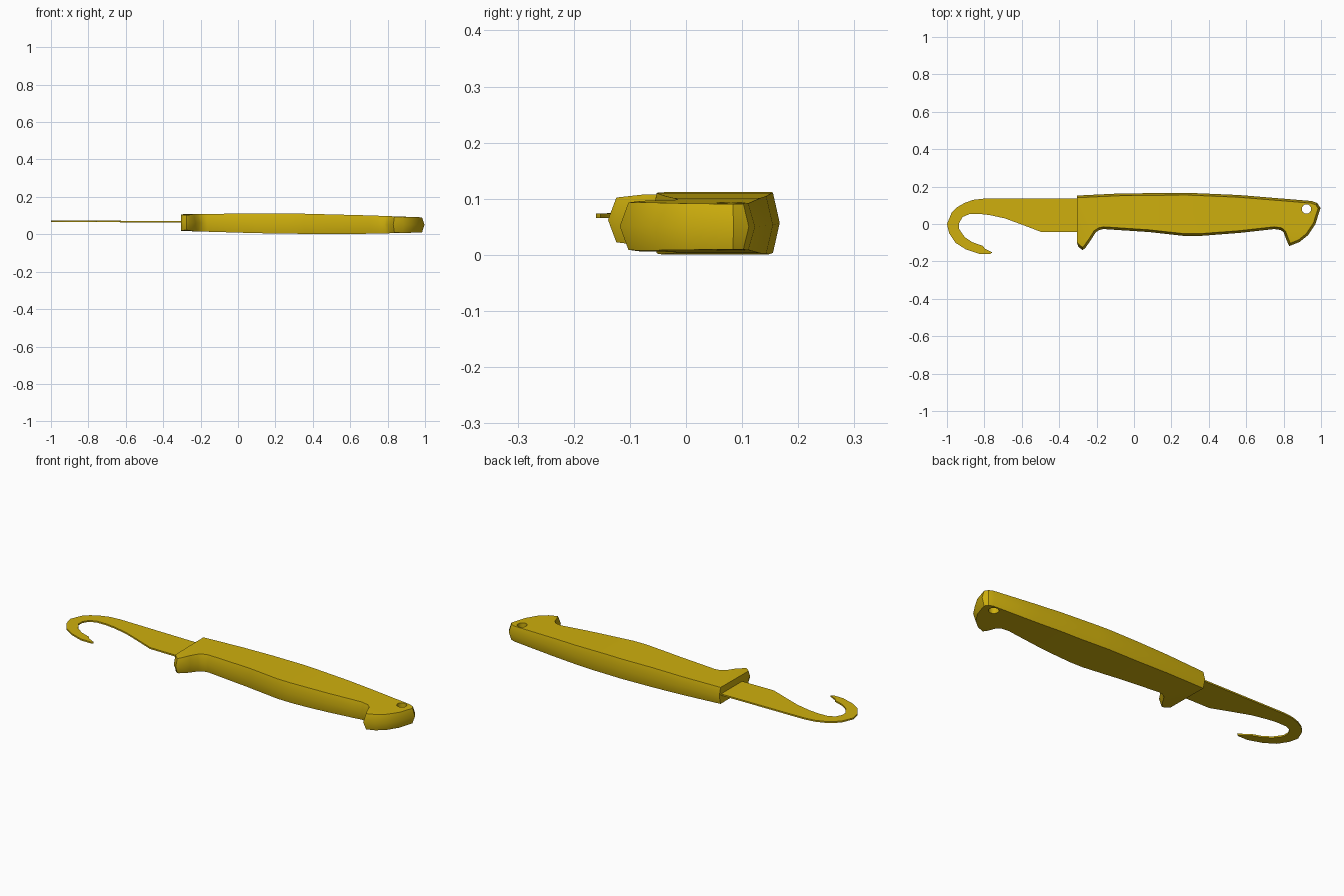
import bpy
import bmesh
from mathutils import Vector

default_cube = bpy.data.objects.get("Cube")
if default_cube:
    bpy.data.objects.remove(default_cube, do_unlink=True)

golden_yellow = bpy.data.materials.new("golden_yellow")
golden_yellow.use_nodes = True
colour = (0.62, 0.43, 0.004, 1)
golden_yellow.diffuse_color = colour
golden_yellow.node_tree.nodes["Principled BSDF"].inputs["Base Color"].default_value = colour


def interpolate(stations, x):
    """Piecewise linear value at x from (x, value) stations."""
    for (xa, va), (xb, vb) in zip(stations, stations[1:]):
        if x <= xb:
            t = max(0, (x - xa) / (xb - xa))
            return va + (vb - va) * t
    return stations[-1][1]


def inset_outline(points, amount):
    """Move a clockwise outline inward with mitred corners."""
    result = []
    count = len(points)
    for i, point in enumerate(points):
        here = Vector(point)
        before = (here - Vector(points[i - 1])).normalized()
        after = (Vector(points[(i + 1) % count]) - here).normalized()
        normal_a = Vector((before.y, -before.x))
        normal_b = Vector((after.y, -after.x))
        miter = (normal_a + normal_b) / max(0.7, 1 + normal_a.dot(normal_b))
        result.append(here + miter * amount)
    return result


def loft(bm, rings):
    """Join stacked outlines with side walls and triangulated caps."""
    loops = [[bm.verts.new(p) for p in ring] for ring in rings]
    count = len(loops[0])
    for low, high in zip(loops, loops[1:]):
        for i in range(count):
            j = (i + 1) % count
            bm.faces.new((low[i], low[j], high[j], high[i]))
    caps = [bm.faces.new(loops[0]), bm.faces.new(loops[-1])]
    bmesh.ops.triangulate(bm, faces=caps)
    bmesh.ops.recalc_face_normals(bm, faces=bm.faces[:])


def make_object(name, bm):
    mesh = bpy.data.meshes.new(name)
    bm.to_mesh(mesh)
    bm.free()
    obj = bpy.data.objects.new(name, mesh)
    bpy.context.collection.objects.link(obj)
    mesh.materials.append(golden_yellow)
    return obj


def activate(obj):
    bpy.ops.object.select_all(action="DESELECT")
    obj.select_set(True)
    bpy.context.view_layer.objects.active = obj


# Handle outline, clockwise from the front upper corner: spine, butt, grip, guard
front_x = -0.305
handle_outline = [
    (front_x, 0.152), (-0.08, 0.163), (0.28, 0.167), (0.56, 0.155),
    (0.95, 0.123), (0.98, 0.112), (0.997, 0.085), (0.97, 0), (0.93, -0.06),
    (0.885, -0.096), (0.83, -0.118), (0.815, -0.085), (0.8, -0.045),
    (0.785, -0.032), (0.75, -0.027), (0.56, -0.048), (0.35, -0.064),
    (0.27, -0.064), (0.08, -0.043), (-0.163, -0.027), (-0.185, -0.032),
    (-0.205, -0.045), (-0.227, -0.08), (-0.26, -0.128), (-0.275, -0.139),
    (-0.297, -0.123), (front_x, -0.1),
]
top_height = [(-0.3, 0.107), (0.1, 0.112), (0.35, 0.11), (0.7, 0.101), (1, 0.09)]
bottom_height = [(-0.3, 0.018), (0.1, 0.006), (0.45, 0.001), (0.7, 0.003), (1, 0.01)]

# Handle body with bulging sides
rings = []
for level, inset in ((0, 0.012), (0.5, 0), (1, 0.012)):
    ring = []
    for original, p in zip(handle_outline, inset_outline(handle_outline, inset)):
        x = front_x if original[0] == front_x else p.x
        ring.append((x, p.y, level))
    rings.append(ring)
bm = bmesh.new()
loft(bm, rings)
for x in (0.1, 0.35, 0.45, 0.7):
    bmesh.ops.bisect_plane(bm, geom=bm.verts[:] + bm.edges[:] + bm.faces[:],
                           plane_co=(x, 0, 0), plane_no=(1, 0, 0))
for v in bm.verts:
    low = interpolate(bottom_height, v.co.x)
    high = interpolate(top_height, v.co.x)
    taper = max(0, -0.08 - v.co.y) * 0.12
    low, high = low + taper, high - taper
    v.co.z = low + (high - low) * v.co.z
handle = make_object("handle", bm)

# Lanyard hole
bpy.ops.mesh.primitive_cylinder_add(vertices=16, radius=0.025, depth=0.4,
                                    location=(0.922, 0.08, 0.05))
cutter = bpy.context.object
cutter.name = "hole_cutter"
cutter.hide_render = True
cutter.data.materials.append(golden_yellow)
activate(handle)
hole = handle.modifiers.new("lanyard_hole", "BOOLEAN")
hole.operation = "DIFFERENCE"
hole.solver = "EXACT"
hole.object = cutter
bpy.ops.object.modifier_apply(modifier=hole.name)
bpy.data.objects.remove(cutter, do_unlink=True)

# Hooked blade, clockwise from its root: edge, inner hook, tip, outer hook, spine
blade_outline = [
    (-0.28, -0.043), (-0.495, -0.043), (-0.6, -0.003), (-0.69, 0.03),
    (-0.773, 0.048), (-0.826, 0.054), (-0.88, 0.053), (-0.917, 0.037),
    (-0.935, 0.005), (-0.935, -0.027), (-0.905, -0.07), (-0.863, -0.098),
    (-0.808, -0.117), (-0.797, -0.132), (-0.757, -0.152), (-0.77, -0.16),
    (-0.826, -0.16), (-0.9, -0.135), (-0.955, -0.1), (-0.988, -0.05),
    (-1, 0), (-0.975, 0.06), (-0.945, 0.09), (-0.905, 0.113),
    (-0.86, 0.129), (-0.8, 0.136), (-0.28, 0.136),
]
blade_height = [(-1, 0.071), (-0.3, 0.066)]
bm = bmesh.new()
loft(bm, [[(x, y, interpolate(blade_height, x) + offset) for x, y in blade_outline]
          for offset in (-0.004, 0.004)])
blade = make_object("hook_blade", bm)

for obj in (handle, blade):
    activate(obj)
    bpy.ops.object.shade_smooth_by_angle(angle=0.6)
